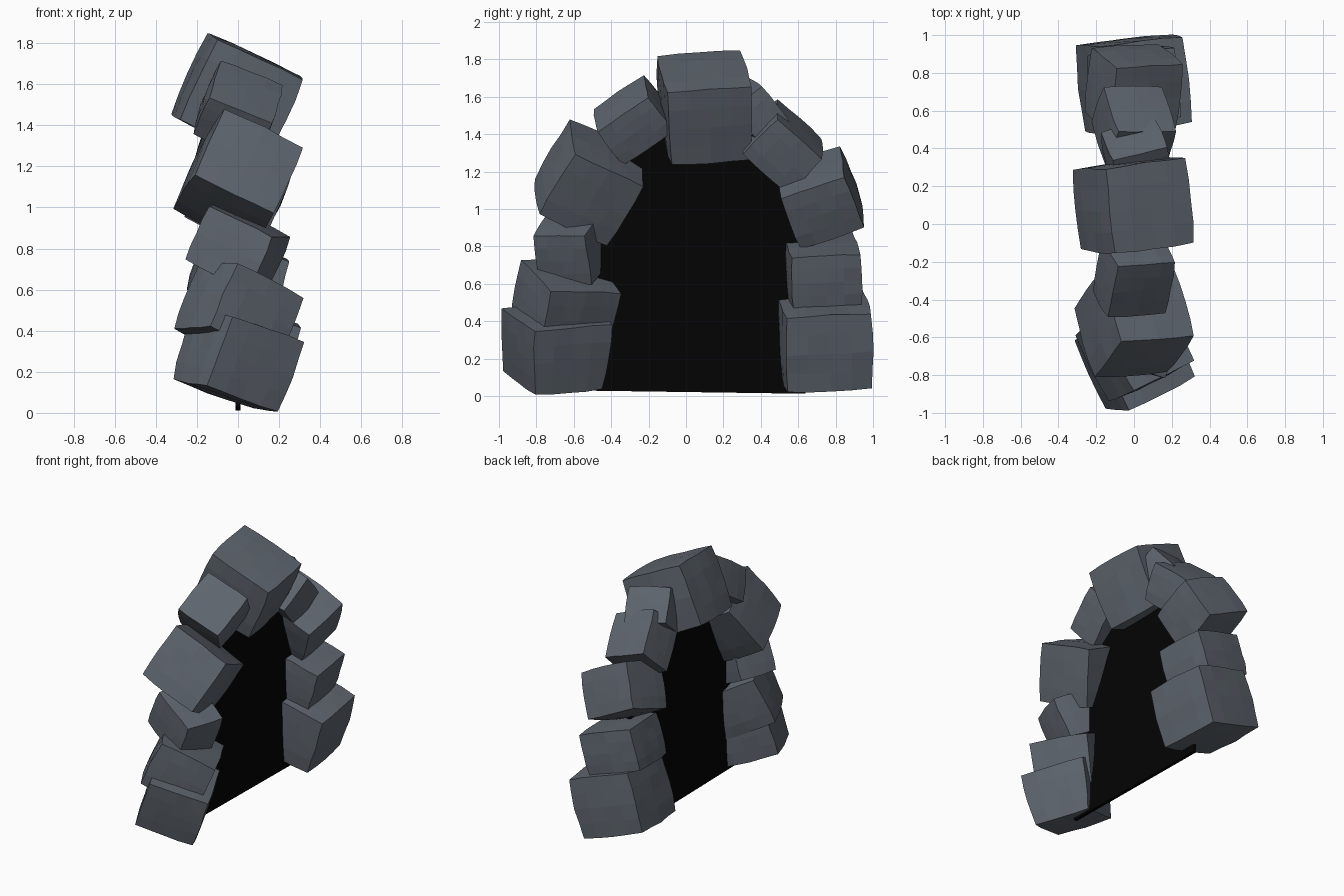
import bpy, bmesh, math, random
from mathutils import Matrix, Vector

if "Cube" in bpy.data.objects:
    bpy.data.objects.remove(bpy.data.objects["Cube"])

random.seed(4)

def material(name, rgb):
    m = bpy.data.materials.new(name)
    m.diffuse_color = (*rgb, 1)
    m.use_nodes = True
    m.node_tree.nodes["Principled BSDF"].inputs["Base Color"].default_value = m.diffuse_color
    return m

STONE = material("slate_grey_stone", (0.112, 0.130, 0.156))
DARK = material("black_void", (0.001, 0.001, 0.001))

def finish(bm, name, mat):
    me = bpy.data.meshes.new(name)
    bm.to_mesh(me)
    bm.free()
    me.materials.append(mat)
    ob = bpy.data.objects.new(name, me)
    bpy.context.collection.objects.link(ob)

def stone(name, centre, size, roll, yaw, tilt, taper=0.0):
    """Pillowed block: tilted about y, turned about z, then rolled along the arch."""
    bm = bmesh.new()
    bmesh.ops.create_cube(bm, size=2)
    bmesh.ops.subdivide_edges(bm, edges=bm.edges[:], cuts=3, use_grid_fill=True)
    for v in bm.verts:
        x, y, z = v.co
        p = [a * (1.05 - 0.03 * (b * b + c * c)) + random.uniform(-.016, .016)
             for a, b, c in ((x, y, z), (y, x, z), (z, x, y))]
        p[1] *= 1 + taper * z
        v.co = Vector([a * s / 2 for a, s in zip(p, size)])
    rot = [Matrix.Rotation(math.radians(a), 4, ax)
           for a, ax in ((roll, 'X'), (yaw, 'Z'), (tilt, 'Y'))]
    bm.transform(Matrix.Translation(centre) @ rot[0] @ rot[1] @ rot[2])
    finish(bm, name, STONE)

# Arch stones, from the front foot over the keystone to the back foot
stone("front_foot_stone", (-.005, -.70, .255), (.41, .43, .36), 5, 25, 20, .08)
stone("front_second_stone", (0, -.65, .485), (.40, .41, .34), -2, 27, 24, .04)
stone("front_third_stone", (0, -.61, .80), (.36, .29, .29), 0, -18, 25)
stone("front_shoulder_stone", (0, -.52, 1.14), (.43, .42, .40), -25, 15, 22)
stone("front_upper_stone", (0, -.28, 1.475), (.33, .24, .33), -52, 20, 10)
stone("keystone", (-.005, .10, 1.54), (.47, .44, .43), 4, 6, 25, .03)
stone("back_upper_stone", (.01, .37, 1.52), (.30, .20, .25), 40, 5, 15)
stone("back_shoulder_stone", (0, .515, 1.335), (.33, .27, .33), 45, -14, 14)
stone("back_third_stone", (0, .72, 1.06), (.39, .36, .32), 19, -6, 25)
stone("back_second_stone", (0, .73, .67), (.40, .37, .29), 3, 6, 18)
stone("back_foot_stone", (0, .74, .30), (.47, .46, .42), 3, 6, 18)

# Thin dark panel filling the opening
bm = bmesh.new()
outline = [(-.62, .03), (.64, .012), (.66, .9), (.5, 1.25), (.25, 1.45),
           (-.2, 1.45), (-.45, 1.2), (-.6, .9)]
face = bm.faces.new([bm.verts.new((-.012, y, z)) for y, z in outline])
ext = bmesh.ops.extrude_face_region(bm, geom=[face])
bmesh.ops.translate(bm, vec=(.024, 0, 0),
                    verts=[g for g in ext["geom"] if isinstance(g, bmesh.types.BMVert)])
bmesh.ops.recalc_face_normals(bm, faces=bm.faces[:])
finish(bm, "dark_opening", DARK)
